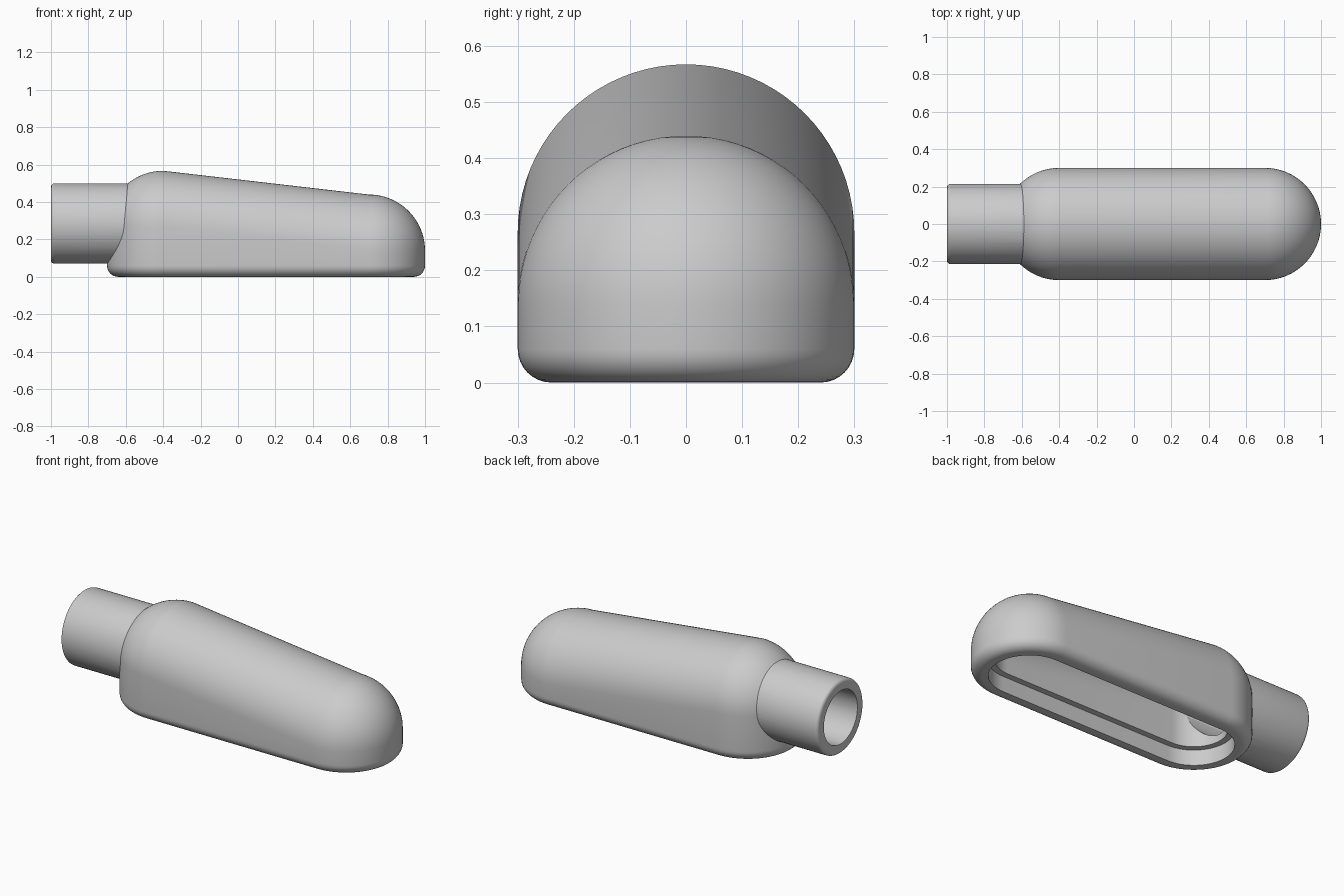
import bpy, bmesh
from math import sin, cos, pi, radians

cube = bpy.data.objects.get("Cube")
if cube:
    bpy.data.objects.remove(cube, do_unlink=True)

metal = bpy.data.materials.new("grey_metal")
GREY = (0.6, 0.6, 0.6, 1)
metal.use_nodes = True
metal.diffuse_color = GREY
metal.node_tree.nodes["Principled BSDF"].inputs["Base Color"].default_value = GREY

# Centres of the two rounded ends, and of the tube
REAR_X, REAR_Z = -0.4, 0.267
NOSE_X, NOSE_Z = 0.7, 0.14
TUBE_Z = 0.285
ARC = 32


def loft(name, rings, cap_last=True):
    """Closed skin through rings of equal point count."""
    bm = bmesh.new()
    loops = [[bm.verts.new(p) for p in ring] for ring in rings]
    n = len(loops[0])
    for a, b in zip(loops, loops[1:]):
        for i in range(n):
            j = (i + 1) % n
            bm.faces.new((a[i], a[j], b[j], b[i]))
    bm.faces.new(loops[0][::-1])
    if cap_last:
        bm.faces.new(loops[-1])
    bmesh.ops.remove_doubles(bm, verts=bm.verts[:], dist=0.0001)
    bmesh.ops.recalc_face_normals(bm, faces=bm.faces[:])
    mesh = bpy.data.meshes.new(name)
    bm.to_mesh(mesh)
    bm.free()
    mesh.materials.append(metal)
    obj = bpy.data.objects.new(name, mesh)
    bpy.context.collection.objects.link(obj)
    return obj


def stadium(r, rear_z, nose_z):
    """Long oval ring whose two ends may sit at different heights."""
    ring = []
    for cx, z, start in ((NOSE_X, nose_z, -pi / 2), (REAR_X, rear_z, pi / 2)):
        for i in range(ARC + 1):
            t = start + pi * i / ARC
            ring.append((cx + r * cos(t), r * sin(t), z))
    return ring


def dome(r, steps=20):
    """Rings rising from the straight sides to the sloping ridge."""
    angles = [pi / 2 * i / steps for i in range(steps + 1)]
    return [stadium(r * cos(a), REAR_Z + r * sin(a), NOSE_Z + r * sin(a)) for a in angles]


def round_ring(x, r, n=64):
    return [(x, r * cos(2 * pi * i / n), TUBE_Z + r * sin(2 * pi * i / n)) for i in range(n)]


def combine(target, other, operation):
    mod = target.modifiers.new(operation.lower(), "BOOLEAN")
    mod.object = other
    mod.operation = operation
    mod.solver = "EXACT"
    bpy.context.view_layer.objects.active = target
    bpy.ops.object.modifier_apply(modifier=mod.name)
    bpy.data.objects.remove(other, do_unlink=True)


# Housing: rounded foot, straight sides, sloping domed top
R, FILLET = 0.3, 0.06
foot = []
for i in range(9):
    a = pi / 2 * i / 8
    z = FILLET * (1 - cos(a))
    foot.append(stadium(R - FILLET + FILLET * sin(a), z, z))
housing = loft("housing", foot + dome(R), cap_last=False)

# Tube with a softened mouth
TUBE_R, SOFT = 0.215, 0.02
mouth = []
for i in range(6):
    a = pi / 2 * i / 5
    mouth.append(round_ring(-1 + SOFT * (1 - cos(a)), TUBE_R - SOFT + SOFT * sin(a)))
combine(housing, loft("tube", mouth + [round_ring(REAR_X, TUBE_R)]), "UNION")

# Hollow: main cavity, wider recess at the opening, bore through the tube
CAVITY_R, RECESS_R, BORE_R = 0.175, 0.21, 0.155
cavity = loft("cavity_cutter", [stadium(CAVITY_R, -0.1, -0.1)] + dome(CAVITY_R), cap_last=False)
combine(housing, cavity, "DIFFERENCE")
recess = loft("recess_cutter", [stadium(RECESS_R, z, z) for z in (-0.1, 0.09)])
combine(housing, recess, "DIFFERENCE")
bore = loft("bore_cutter", [round_ring(x, BORE_R) for x in (-1.1, REAR_X)])
combine(housing, bore, "DIFFERENCE")

# Smooth shading with sharp seams kept
bpy.ops.object.select_all(action="DESELECT")
housing.select_set(True)
bpy.context.view_layer.objects.active = housing
bpy.ops.object.shade_smooth_by_angle(angle=radians(30))
